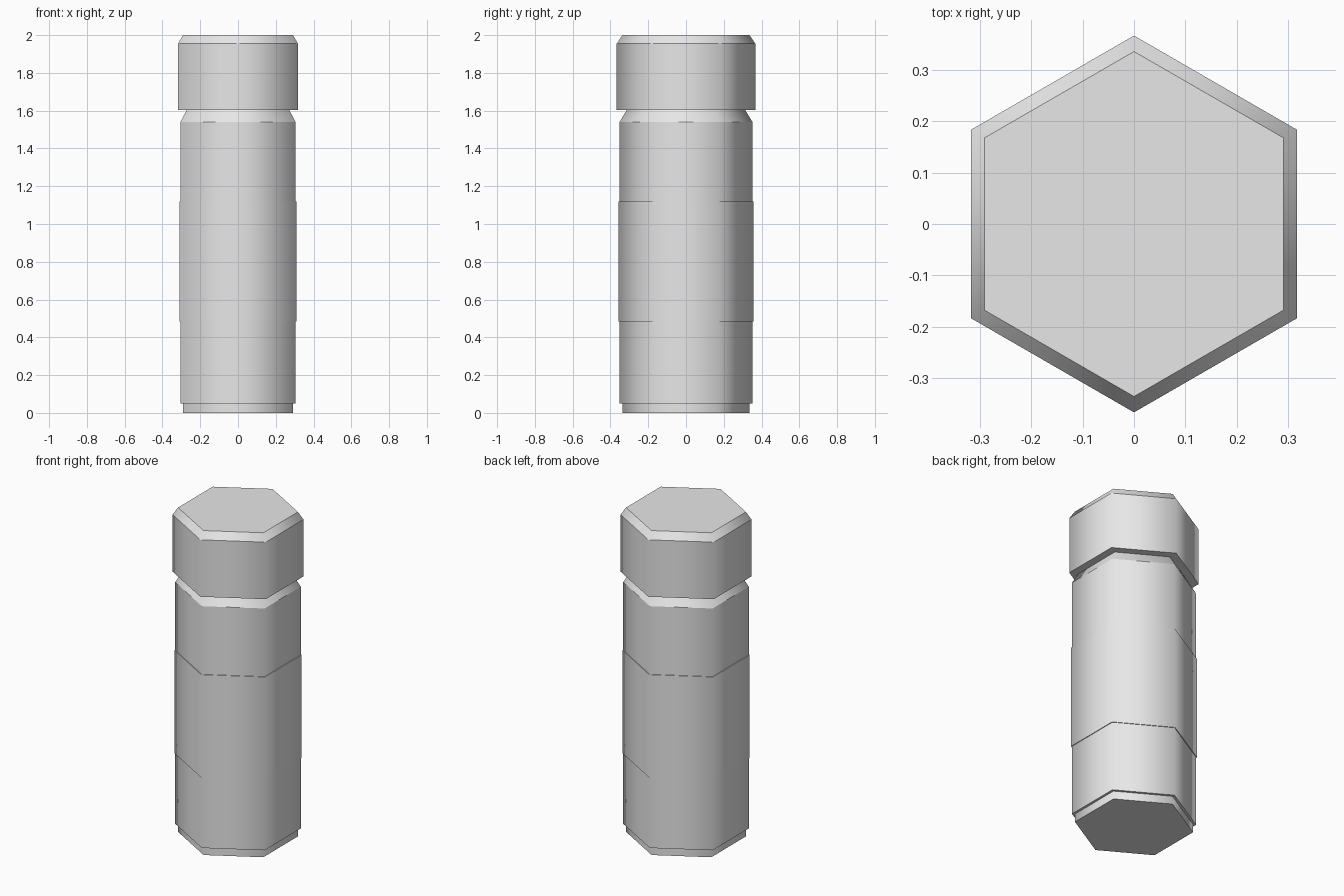
import bpy, bmesh, math

cube = bpy.data.objects.get("Cube")
if cube:
    bpy.data.objects.remove(cube, do_unlink=True)

SIDES = 6

grey = bpy.data.materials.new("light grey")
grey.use_nodes = True
grey.diffuse_color = (0.8, 0.8, 0.8, 1)
grey.node_tree.nodes["Principled BSDF"].inputs["Base Color"].default_value = (0.8, 0.8, 0.8, 1)


def hex_loft(name, profile, capped=True):
    """Loft hexagons through (corner radius, height) pairs; rims sharp, corners smooth."""
    bm = bmesh.new()
    rings = []
    for r, z in profile:
        angles = [math.tau * i / SIDES + math.pi / 2 for i in range(SIDES)]
        rings.append([bm.verts.new((r * math.cos(a), r * math.sin(a), z)) for a in angles])
    for low, high in zip(rings, rings[1:]):
        for i in range(SIDES):
            j = (i + 1) % SIDES
            bm.faces.new((low[i], low[j], high[j], high[i])).smooth = True
    if capped:
        bm.faces.new(rings[0][::-1])
        bm.faces.new(rings[-1])
    # Every horizontal rim is a hard edge
    for e in bm.edges:
        if abs(e.verts[0].co.z - e.verts[1].co.z) < 1e-5:
            e.smooth = False
    mesh = bpy.data.meshes.new(name)
    bm.to_mesh(mesh)
    bm.free()
    mesh.materials.append(grey)
    obj = bpy.data.objects.new(name, mesh)
    bpy.context.collection.objects.link(obj)
    return obj


# Recessed foot, straight body, sloped shoulder
hex_loft("body", [(0.335, 0), (0.335, 0.05), (0.352, 0.05),
                  (0.352, 1.54), (0.313, 1.604)])

# Thin sleeve wrapped around the middle
hex_loft("label_sleeve", [(0.352, 0.485), (0.357, 0.485),
                          (0.357, 1.12), (0.352, 1.12)], capped=False)

# Lid with a chamfered top
hex_loft("lid", [(0.367, 1.604), (0.367, 1.955), (0.336, 2.0)])
